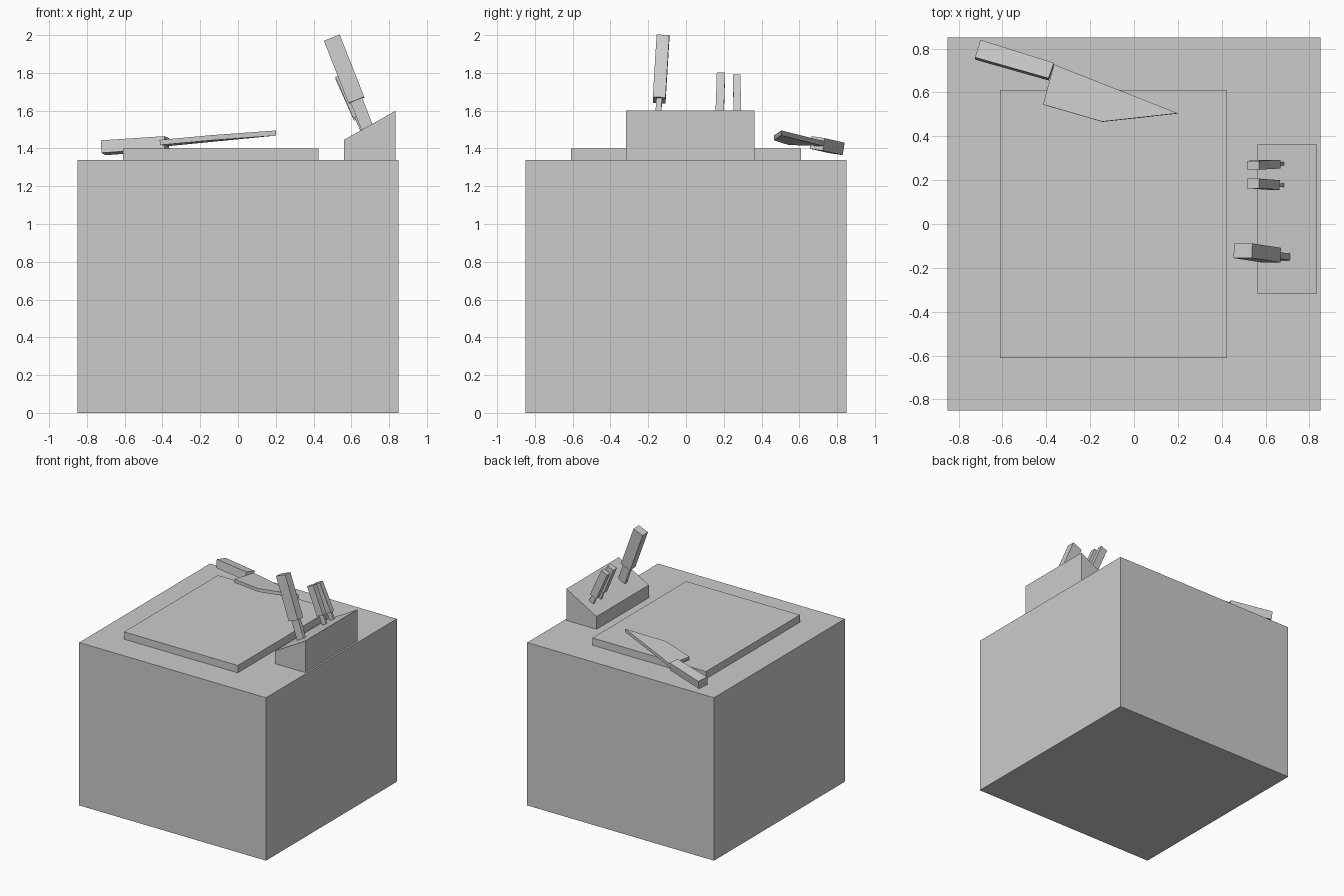
import bpy
from mathutils import Vector

cube = bpy.data.objects.get("Cube")
if cube:
    bpy.data.objects.remove(cube, do_unlink=True)

GREY = (0.6, 0.6, 0.6, 1)
grey = bpy.data.materials.new("plain grey")
grey.use_nodes = True
grey.diffuse_color = GREY
grey.node_tree.nodes["Principled BSDF"].inputs["Base Color"].default_value = GREY


def prism(name, outline, offset):
    """Sweep a polygon of 3D points along an offset into a closed solid."""
    n = len(outline)
    base = [Vector(p) for p in outline]
    verts = base + [p + Vector(offset) for p in base]
    faces = [list(range(n))[::-1], list(range(n, 2 * n))]
    faces += [[i, (i + 1) % n, n + (i + 1) % n, n + i] for i in range(n)]
    normal = (base[1] - base[0]).cross(base[2] - base[1])
    if normal.dot(Vector(offset)) < 0:
        faces = [f[::-1] for f in faces]
    mesh = bpy.data.meshes.new(name)
    mesh.from_pydata(verts, [], faces)
    mesh.materials.append(grey)
    obj = bpy.data.objects.new(name, mesh)
    bpy.context.collection.objects.link(obj)
    return obj


def box(name, x0, x1, y0, y1, z0, z1):
    return prism(name, [(x0, y0, z0), (x1, y0, z0), (x1, y1, z0), (x0, y1, z0)],
                 (0, 0, z1 - z0))


def tilted_slab(name, outline, height, slope_x, slope_y, thickness):
    """Flat plate whose top lies in a tilted plane through the first point."""
    x0, y0 = outline[0]
    top = [(x, y, height + slope_x * (x - x0) + slope_y * (y - y0)) for x, y in outline]
    down = Vector((slope_x, slope_y, -1)).normalized() * thickness
    return prism(name, top, down)


def bar(name, start, end, width, depth):
    """Rectangular bar from start to end, width in the xz plane, depth in y."""
    a, b = Vector(start), Vector(end)
    axis = (b - a).normalized()
    side = Vector((0, 1, 0)).cross(axis).normalized()
    across = axis.cross(side)
    u, v = side * width / 2, across * depth / 2
    return prism(name, [a + u + v, a - u + v, a - u - v, a + u - v], b - a)


def standing_knife(name, top, bottom, width, depth, blade_width, blade_depth):
    top, bottom = Vector(top), Vector(bottom)
    bar(name + "_handle", top, bottom, width, depth)
    tip = bottom + (bottom - top).normalized() * 0.2
    bar(name + "_blade", bottom, tip, blade_width, blade_depth)


# Counter and cutting board
box("counter", -0.85, 0.85, -0.85, 0.85, 0, 1.34)
box("cutting_board", -0.61, 0.425, -0.61, 0.61, 1.34, 1.40)

# Wedge-shaped knife block
prism("knife_block", [(0.56, -0.318, 1.34), (0.835, -0.318, 1.34),
                      (0.835, -0.318, 1.60), (0.56, -0.318, 1.445)], (0, 0.68, 0))

# Knives standing in the block
standing_knife("large_knife", (0.497, -0.122, 1.985), (0.627, -0.142, 1.655),
               0.09, 0.067, 0.066, 0.03)
standing_knife("middle_knife", (0.543, 0.185, 1.79), (0.637, 0.178, 1.572),
               0.06, 0.044, 0.042, 0.016)
standing_knife("small_knife", (0.543, 0.268, 1.78), (0.641, 0.273, 1.56),
               0.06, 0.04, 0.042, 0.016)

# Chef's knife lying on the board
tilted_slab("loose_knife_handle",
            [(-0.725, 0.76), (-0.39, 0.665), (-0.365, 0.735), (-0.70, 0.84)],
            1.443, 0.02, -0.16, 0.067)
tilted_slab("loose_knife_blade",
            [(0.20, 0.505), (-0.365, 0.728), (-0.415, 0.545), (-0.145, 0.467)],
            1.495, 0.078, -0.05, 0.027)
